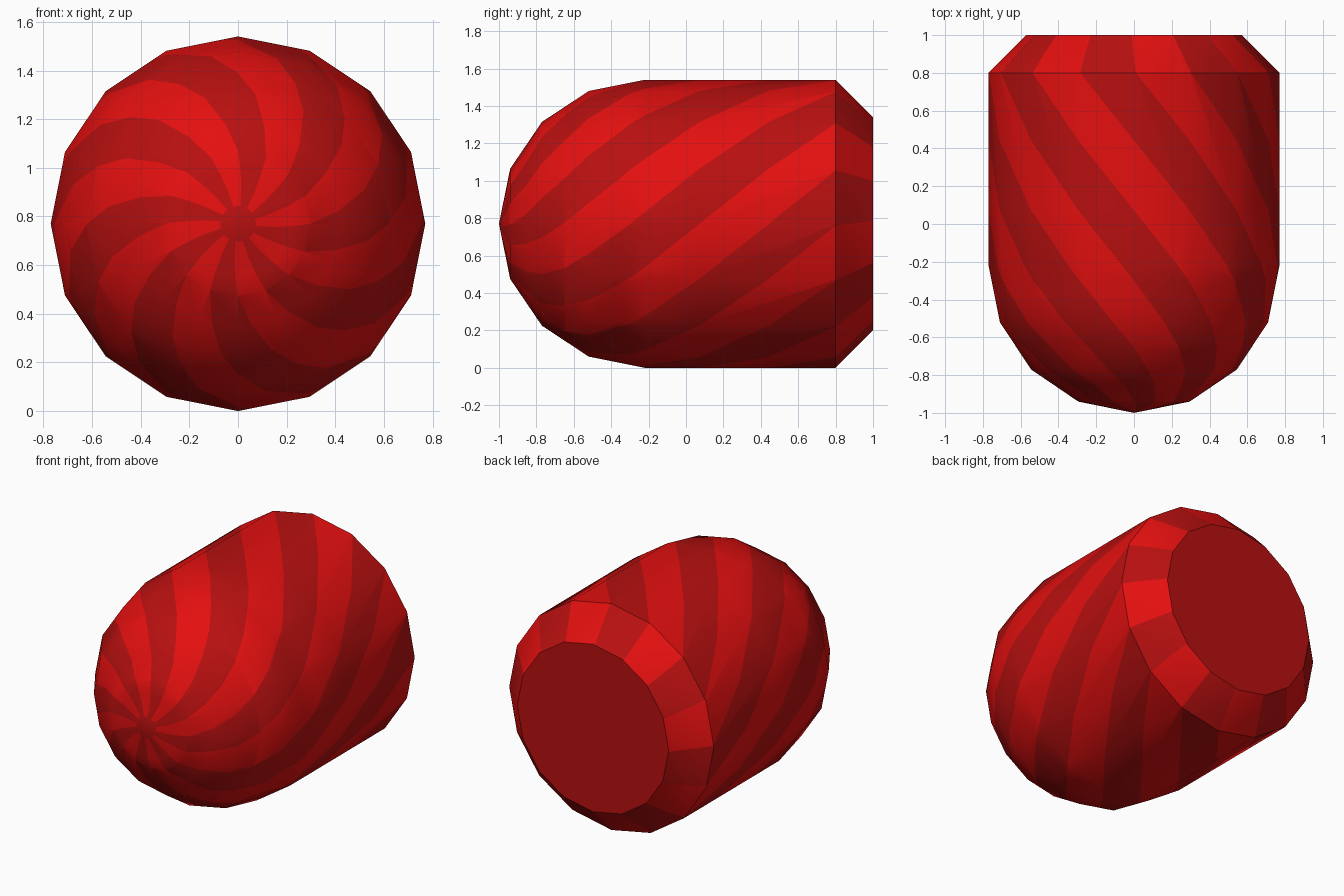
import bpy, bmesh, math

if "Cube" in bpy.data.objects:
    bpy.data.objects.remove(bpy.data.objects["Cube"])

R = 0.77
SIDES = 16
# profile along y: (y, radius, stripe twist in degrees)
PROFILE = [(-1.0, 0.0, 0), (-0.94, 0.295, 10), (-0.77, 0.545, 25),
           (-0.52, 0.71, 42), (-0.22, R, 60), (0.8, R, 122), (1.0, 0.57, 124)]
BAND = 22.5      # width of one stripe
START = 1 - BAND / 2


def material(name, color):
    m = bpy.data.materials.new(name)
    m.diffuse_color = (*color, 1)
    m.use_nodes = True
    m.node_tree.nodes["Principled BSDF"].inputs["Base Color"].default_value = m.diffuse_color
    return m


def clip(poly, f):
    """Keep the part of a (u, v) polygon where f >= 0."""
    out = []
    for a, b in zip(poly, poly[1:] + poly[:1]):
        fa, fb = f(a), f(b)
        if fa >= 0:
            out.append(a)
        if fa * fb < 0:
            t = fa / (fa - fb)
            out.append((a[0] + t * (b[0] - a[0]), a[1] + t * (b[1] - a[1])))
    return out


def facet_point(side, row, u, v):
    """Point on one flat facet of the sixteen-sided shell."""
    (y0, r0, _), (y1, r1, _) = PROFILE[row], PROFILE[row + 1]
    r = r0 + v * (r1 - r0)
    a = math.radians(side * 22.5)
    b = math.radians((side + 1) * 22.5)
    x = r * ((1 - u) * math.cos(a) + u * math.cos(b))
    z = r * ((1 - u) * math.sin(a) + u * math.sin(b))
    return (x, y0 + v * (y1 - y0), R + z)


bm = bmesh.new()


def add_face(points, mat):
    pts = []
    for p in points:
        if not any(math.dist(p, q) < 1e-5 for q in pts):
            pts.append(p)
    if len(pts) > 2:
        bm.faces.new([bm.verts.new(p) for p in pts]).material_index = mat


# shell, every facet cut along the spiral stripe edges
for row in range(len(PROFILE) - 1):
    t0, t1 = PROFILE[row][2], PROFILE[row + 1][2]
    steps = 4 if row == 0 else 2 if row < 4 else 1
    for side in range(SIDES):
        for s in range(steps):
            v0, v1 = s / steps, (s + 1) / steps
            quad = [(0, v0), (1, v0), (1, v1), (0, v1)]
            if row == 0 and s == 0:      # plain nose tip
                add_face([facet_point(side, row, *p) for p in quad], 1)
                continue

            def phase(p):
                return (side + p[0]) * 22.5 - (t0 + p[1] * (t1 - t0)) - START

            values = [phase(p) for p in quad]
            for k in range(math.floor(min(values) / BAND), math.ceil(max(values) / BAND)):
                poly = clip(quad, lambda p: phase(p) - k * BAND)
                poly = clip(poly, lambda p: (k + 1) * BAND - phase(p))
                add_face([facet_point(side, row, *p) for p in poly], k % 2)

bmesh.ops.remove_doubles(bm, verts=bm.verts, dist=1e-4)

# flat back end
rim = [e for e in bm.edges if e.is_boundary and all(v.co.y > 0.999 for v in e.verts)]
for f in bmesh.ops.holes_fill(bm, edges=rim, sides=0)["faces"]:
    f.material_index = 1
bmesh.ops.recalc_face_normals(bm, faces=bm.faces)

mesh = bpy.data.meshes.new("striped_capsule")
bm.to_mesh(mesh)
bm.free()
mesh.materials.append(material("bright red", (0.78, 0.005, 0.005)))
mesh.materials.append(material("dark red", (0.48, 0.005, 0.005)))
capsule = bpy.data.objects.new("striped_capsule", mesh)
bpy.context.collection.objects.link(capsule)

# smooth body, crisp rear bevel
bpy.context.view_layer.objects.active = capsule
capsule.select_set(True)
bpy.ops.object.shade_smooth_by_angle(angle=math.radians(32))
